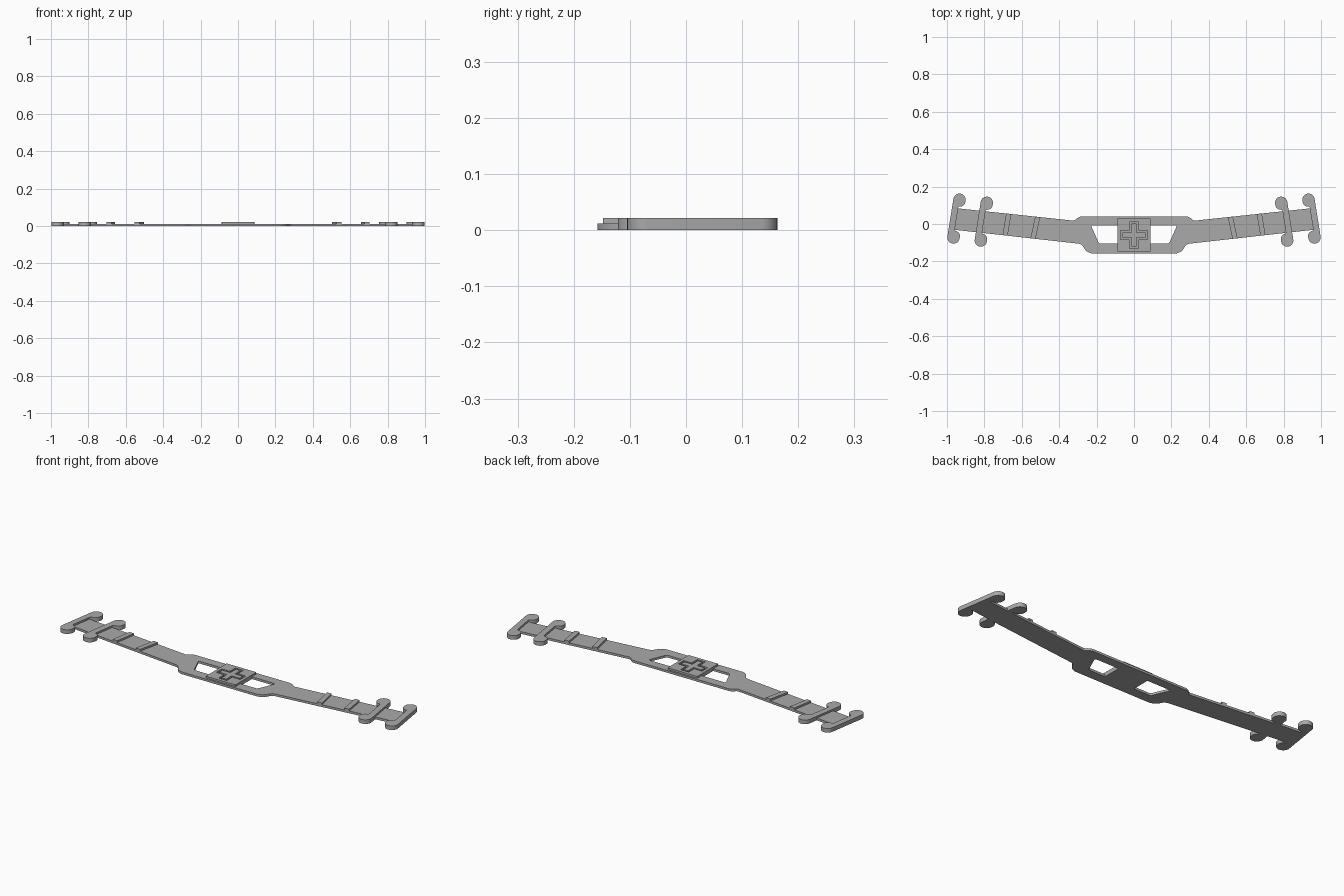
import bpy
from math import cos, sin, radians
from mathutils import Vector

cube = bpy.data.objects.get("Cube")
if cube:
    bpy.data.objects.remove(cube, do_unlink=True)

BASE, TOP = 0.012, 0.022

grey = bpy.data.materials.new("plain_grey")
grey.use_nodes = True
grey.diffuse_color = (0.4, 0.4, 0.4, 1)
grey.node_tree.nodes["Principled BSDF"].inputs["Base Color"].default_value = (0.4, 0.4, 0.4, 1)


def rounded(points, steps=8):
    """Outline of (x, y, radius) corners, each eased with a quadratic arc."""
    out = []
    for i, (x, y, r) in enumerate(points):
        p = Vector((x, y))
        if r == 0:
            out.append(p)
            continue
        a = (Vector(points[i - 1][:2]) - p).normalized() * r + p
        b = (Vector(points[(i + 1) % len(points)][:2]) - p).normalized() * r + p
        for k in range(steps + 1):
            t = k / steps
            # rational weight gives a true circle at right angles
            w0, w1, w2 = (1 - t) ** 2, 1.414 * t * (1 - t), t * t
            out.append((a * w0 + p * w1 + b * w2) / (w0 + w1 + w2))
    return out


def slab(name, loops, z0, z1):
    """Extrude outlines (later ones inside the first are holes)."""
    cu = bpy.data.curves.new(name, 'CURVE')
    cu.dimensions = '2D'
    cu.fill_mode = 'BOTH'
    cu.extrude = (z1 - z0) / 2
    for loop in loops:
        sp = cu.splines.new('POLY')
        sp.points.add(len(loop) - 1)
        for pt, co in zip(sp.points, loop):
            pt.co = (co[0], co[1], 0, 1)
        sp.use_cyclic_u = True
    ob = bpy.data.objects.new(name, cu)
    ob.location.z = (z0 + z1) / 2
    bpy.context.collection.objects.link(ob)
    bpy.ops.object.select_all(action='DESELECT')
    ob.select_set(True)
    bpy.context.view_layer.objects.active = ob
    bpy.ops.object.convert(target='MESH')
    ob = bpy.context.object
    ob.data.materials.clear()
    ob.data.materials.append(grey)
    bpy.ops.object.shade_smooth_by_angle(angle=radians(30))
    return ob


def flip(points, side):
    return [(p[0] * side, *p[1:]) for p in points]


def cross(arm, half, cy):
    quarter = [(half, arm), (half, half), (arm, half)]
    pts = []
    for k in range(4):
        c, s = (1, 0, -1, 0)[k], (0, -1, 0, 1)[k]
        # walk each quarter clockwise
        pts += [(x * c - y * s, x * s + y * c + cy) for x, y in quarter]
    return pts


# Strap and central frame in one piece, with two windows
half = [(0.30, 0.04, 0.02), (0.315, 0.017, 0.012), (0.955, 0.085, 0),
        (0.968, -0.03, 0), (0.28, -0.107, 0.015), (0.25, -0.158, 0.03)]
outline = half + flip(half, -1)[::-1]
window = [(0.088, -0.008, 0), (0.23, -0.008, 0.01),
          (0.187, -0.105, 0.01), (0.088, -0.105, 0)]
slab("strap_body", [rounded(outline), rounded(window), rounded(flip(window, -1))], 0, BASE)

# Central plate with a grooved cross
CY = -0.059
plate = [(x, CY + y, 0.004) for x, y in ((-0.088, 0.089), (0.088, 0.089), (0.088, -0.089), (-0.088, -0.089))]
slab("centre_plate", [rounded(plate, 3), cross(0.071, 0.024, CY)], BASE, TOP)
slab("centre_cross", [cross(0.061, 0.014, CY)], BASE, TOP)

# Hook bar profile: a spine with a round knob at both ends, u points inward
R, L = 0.033, 0.135
upper = [(-R, L, R), (R, L, R), (R, L - 2 * R, 0.024), (0, L - 2 * R - 0.004, 0.008)]
hook = upper + [(u, -v, r) for u, v, r in upper[::-1]]
hook = rounded(hook)
tilt = radians(9)

for side, label in ((1, "left"), (-1, "right")):
    # Raised hook bars that hold the loops
    for name, cx, cy in (("outer", 0.949, 0.029), ("inner", 0.803, 0.0125)):
        pts = [(cx - u * cos(tilt) - v * sin(tilt), cy - u * sin(tilt) + v * cos(tilt))
               for u, v in hook]
        slab(f"{label}_{name}_hook", [flip(pts, side)], 0, TOP)
    # Low ribs across the strap
    for name, xt, yt, xb, yb in (("outer", 0.67, 0.055, 0.689, -0.061),
                                 ("inner", 0.515, 0.038, 0.54, -0.078)):
        w = 0.0135
        pts = [(xt - w, yt - 0.0015), (xt + w, yt + 0.0015), (xb + w, yb + 0.0015), (xb - w, yb - 0.0015)]
        slab(f"{label}_{name}_rib", [flip(pts, side)], BASE, TOP)
